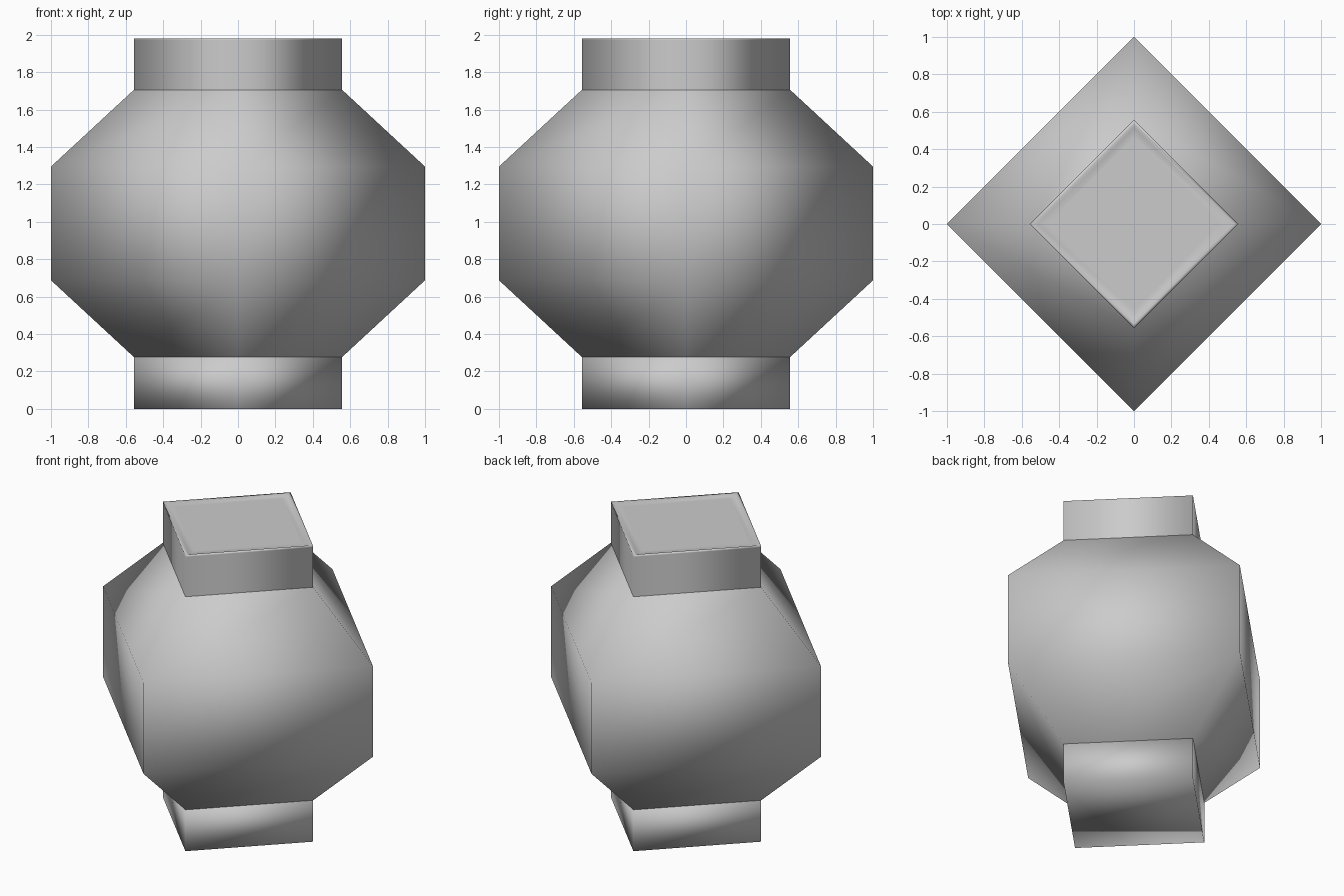
import bpy, bmesh
from math import cos, sin, pi

cube = bpy.data.objects.get("Cube")
if cube:
    bpy.data.objects.remove(cube, do_unlink=True)

grey = bpy.data.materials.new("plain_grey")
grey.use_nodes = True
colour = (0.6, 0.6, 0.6, 1)
grey.diffuse_color = colour
grey.node_tree.nodes["Principled BSDF"].inputs["Base Color"].default_value = colour

SIDES = 4


def lathe(name, profile, cap_bottom=False, cap_top=False):
    """Sweep (radius, z) points, bottom to top, round a four-sided axis."""
    bm = bmesh.new()
    rings = [[bm.verts.new((r * cos(2 * pi * i / SIDES), r * sin(2 * pi * i / SIDES), z))
              for i in range(SIDES)] for r, z in profile]
    for low, high in zip(rings, rings[1:]):
        for i in range(SIDES):
            j = (i + 1) % SIDES
            bm.faces.new((low[i], low[j], high[j], high[i]))
    if cap_bottom:
        bm.faces.new(rings[0][::-1])
    if cap_top:
        bm.faces.new(rings[-1])
    for face in bm.faces:
        face.smooth = True
    mesh = bpy.data.meshes.new(name)
    bm.to_mesh(mesh)
    bm.free()
    mesh.materials.append(grey)
    obj = bpy.data.objects.new(name, mesh)
    bpy.context.scene.collection.objects.link(obj)
    return obj


NECK = 0.557
# Faceted lantern body
lathe("body", [(NECK, 0.277), (1, 0.687), (1, 1.295), (NECK, 1.705)])
# Foot: closed, softly shaded block
lathe("foot", [(NECK, 0), (NECK, 0.277)], cap_bottom=True, cap_top=True)
# Collar with a narrow rim round a flat, barely sunken lid
lathe("collar", [(NECK, 1.705), (NECK, 1.972), (NECK, 1.98), (0.535, 1.98),
                 (0.515, 1.973), (0.46, 1.973)], cap_top=True)
